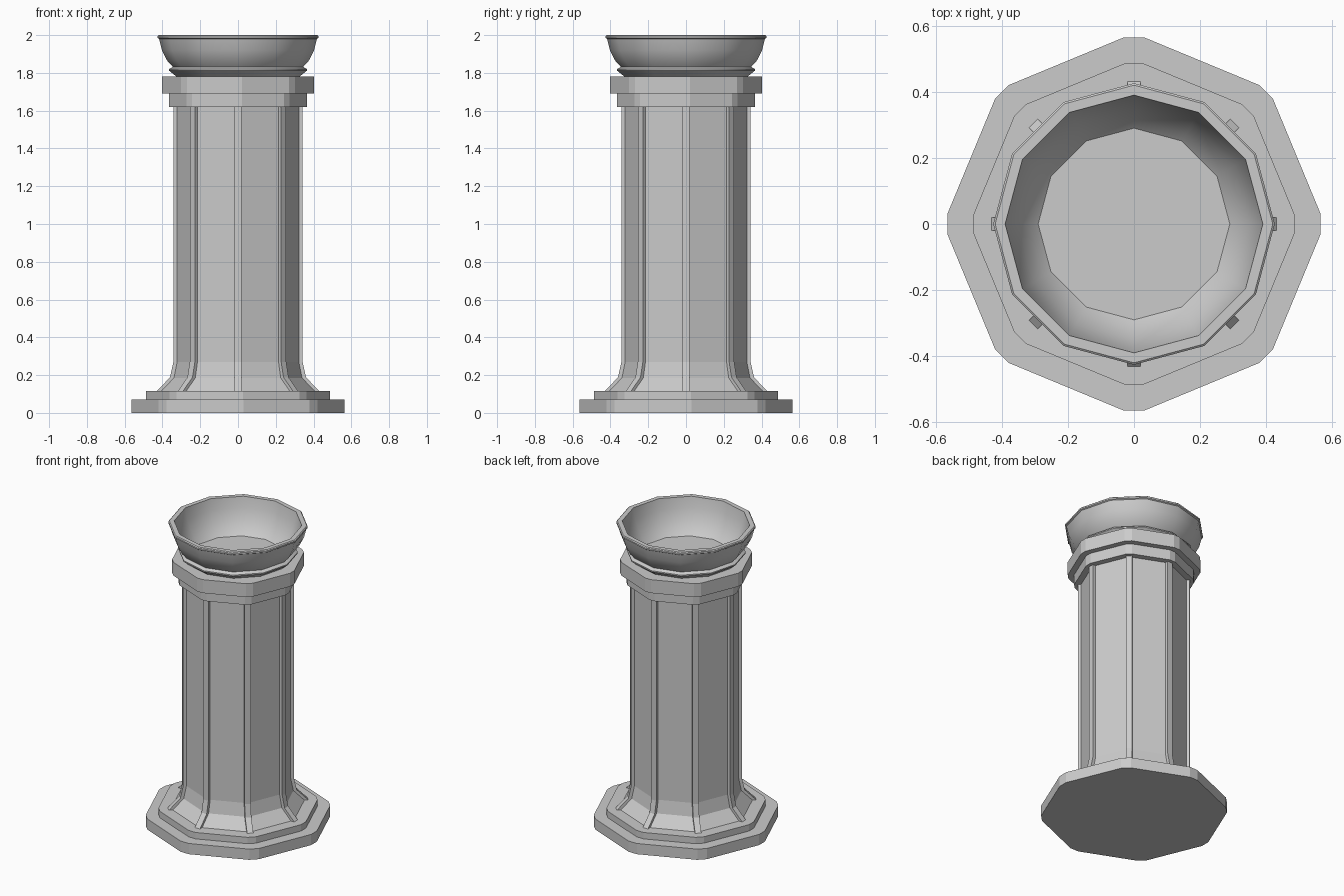
import bpy, bmesh, math
from mathutils import Matrix, Vector

if "Cube" in bpy.data.objects:
    bpy.data.objects.remove(bpy.data.objects["Cube"])


def finish(name, bm, smooth=None):
    bmesh.ops.recalc_face_normals(bm, faces=bm.faces)
    mesh = bpy.data.meshes.new(name)
    bm.to_mesh(mesh)
    bm.free()
    obj = bpy.data.objects.new(name, mesh)
    bpy.context.collection.objects.link(obj)
    if smooth:
        bpy.context.view_layer.objects.active = obj
        obj.select_set(True)
        bpy.ops.object.shade_smooth_by_angle(angle=math.radians(smooth))
        obj.select_set(False)
    return obj


def bridge(bm, a, b):
    n = len(a)
    for i in range(n):
        bm.faces.new((a[i], a[(i + 1) % n], b[(i + 1) % n], b[i]))


def slab(name, r, w, z0, z1):
    """Octagonal slab with narrow clipped corners of half width w."""
    bm = bmesh.new()
    rings = []
    for z in (z0, z1):
        ring = []
        for k in range(8):
            rot = Matrix.Rotation(k * math.pi / 4, 3, 'Z')
            ring += [bm.verts.new(rot @ Vector((r, s * w, z))) for s in (-1, 1)]
        rings.append(ring)
    bridge(bm, *rings)
    bm.faces.new(rings[0])
    bm.faces.new(rings[1])
    return finish(name, bm)


def lathe(name, profile, n, closed=False, smooth=None):
    """Turn a (radius, z) profile with n sides."""
    bm = bmesh.new()
    rings = [[bm.verts.new((r * math.cos(2 * math.pi * i / n),
                            r * math.sin(2 * math.pi * i / n), z))
              for i in range(n)] for r, z in profile]
    for a, b in zip(rings, rings[1:]):
        bridge(bm, a, b)
    if closed:
        bridge(bm, rings[-1], rings[0])
    else:
        bm.faces.new(rings[0])
        bm.faces.new(rings[-1])
    return finish(name, bm, smooth)


# Stepped base
slab("base_plinth", 0.565, 0.03, 0.0, 0.072)
slab("base_step", 0.487, 0.026, 0.072, 0.115)

# Flared eight-sided shaft
flare = [(0.415, 0.115), (0.347, 0.185), (0.330, 0.27), (0.330, 1.62)]
lathe("shaft", flare, 8)

# Raised ribs on the shaft corners
outer = [(0.431, 0.115), (0.360, 0.188), (0.342, 0.27), (0.342, 1.62)]
inner = [(r - 0.04, z) for r, z in outer]
bm = bmesh.new()
for k in range(8):
    rot = Matrix.Rotation(k * math.pi / 4, 3, 'Z')
    rings = [[bm.verts.new(rot @ Vector((r, y, z)))
              for r, y in ((ri, -0.019), (ro, -0.019), (ro, 0.019), (ri, 0.019))]
             for (ro, z), (ri, _) in zip(outer, inner)]
    for a, b in zip(rings, rings[1:]):
        bridge(bm, a, b)
    bm.faces.new(rings[0])
    bm.faces.new(rings[-1])
finish("shaft_ribs", bm)

# Stepped capital
slab("capital_lower", 0.364, 0.02, 1.62, 1.69)
slab("capital_upper", 0.403, 0.022, 1.69, 1.78)

# Twelve-sided bowl with a foot ring; its open bottom rests on the capital
bowl = [(0.325, 1.78), (0.365, 1.812), (0.365, 1.82), (0.345, 1.832),
        (0.375, 1.865), (0.403, 1.92), (0.418, 1.98), (0.426, 1.985),
        (0.426, 1.995), (0.420, 2.0), (0.390, 2.0), (0.377, 1.93),
        (0.350, 1.86), (0.315, 1.805), (0.290, 1.78)]
lathe("bowl", bowl, 12, closed=True, smooth=32)
